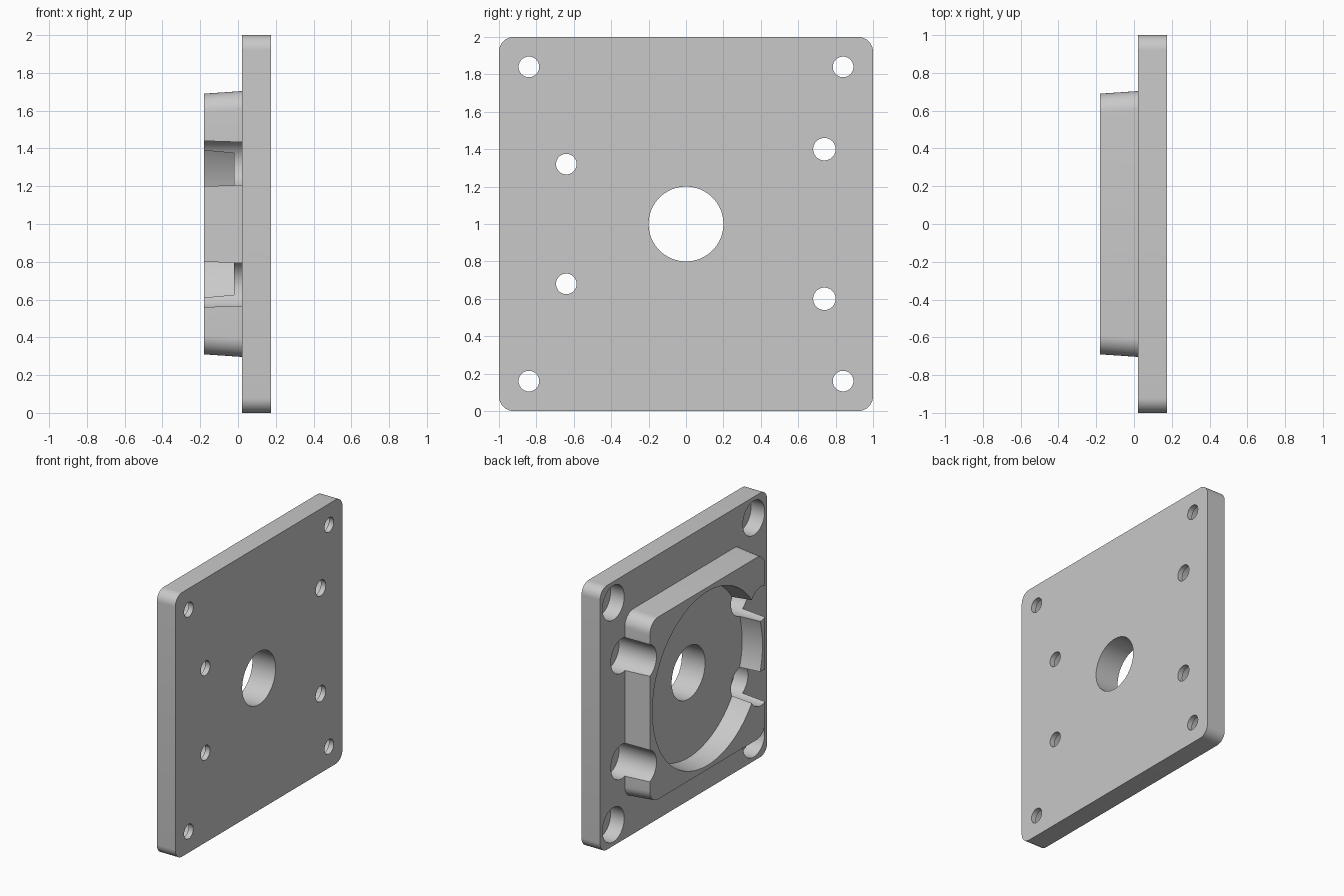
import bpy
import bmesh
from math import cos, sin, pi, radians

cube = bpy.data.objects.get("Cube")
if cube:
    bpy.data.objects.remove(cube, do_unlink=True)

MID = 1.0            # height of the plate centre
BACK, SEAT, RIM = 0.175, 0.02, -0.18   # plate outer face, plate inner face, boss face

grey = bpy.data.materials.new("plain grey")
grey.use_nodes = True
colour = (0.58, 0.58, 0.58, 1)
grey.diffuse_color = colour
grey.node_tree.nodes["Principled BSDF"].inputs["Base Color"].default_value = colour


def rounded_square(half, radius, steps=10):
    """Outline in (y, z) with rounded corners."""
    c = half - radius
    points = []
    for quarter, (sy, sz) in enumerate([(1, 1), (-1, 1), (-1, -1), (1, -1)]):
        for i in range(steps + 1):
            a = (quarter + i / steps) * pi / 2
            points.append((sy * c + radius * cos(a), sz * c + radius * sin(a)))
    return points


def circle(radius, sides=64):
    return [(radius * cos(2 * pi * i / sides), radius * sin(2 * pi * i / sides))
            for i in range(sides)]


def loft(name, x0, outline0, x1, outline1, y=0, z=0):
    """Solid along x between two matching outlines."""
    bm = bmesh.new()
    ends = [[bm.verts.new((x, y + p, MID + z + q)) for p, q in outline]
            for x, outline in ((x0, outline0), (x1, outline1))]
    count = len(outline0)
    for i in range(count):
        j = (i + 1) % count
        bm.faces.new((ends[0][i], ends[0][j], ends[1][j], ends[1][i]))
    bm.faces.new(ends[0][::-1])
    bm.faces.new(ends[1])
    bmesh.ops.recalc_face_normals(bm, faces=bm.faces)
    mesh = bpy.data.meshes.new(name)
    bm.to_mesh(mesh)
    bm.free()
    mesh.materials.append(grey)
    obj = bpy.data.objects.new(name, mesh)
    bpy.context.collection.objects.link(obj)
    return obj


def combine(target, tool, operation):
    """Apply a boolean and discard the tool."""
    mod = target.modifiers.new(operation.lower(), "BOOLEAN")
    mod.operation, mod.object, mod.solver = operation, tool, "EXACT"
    bpy.ops.object.select_all(action="DESELECT")
    bpy.context.view_layer.objects.active = target
    target.select_set(True)
    bpy.ops.object.modifier_apply(modifier=mod.name)
    bpy.data.objects.remove(tool, do_unlink=True)


def drill(y, z, radius, x0, x1):
    tool = loft("drill", x0, circle(radius), x1, circle(radius), y, z)
    combine(plate, tool, "DIFFERENCE")


# Square plate with a tapered raised boss
square = rounded_square(1.0, 0.08)
plate = loft("mounting_plate", SEAT, square, BACK, square)
overlap = 0.02
boss = loft("boss", RIM, rounded_square(0.69, 0.1),
            SEAT + overlap, rounded_square(0.705, 0.1))
combine(plate, boss, "UNION")

# Tapered round pocket in the boss
pocket = loft("pocket", RIM - 0.04, circle(0.662, 96), -0.02, circle(0.643, 96))
combine(plate, pocket, "DIFFERENCE")

# Central bore
drill(0, 0, 0.2, -0.3, 0.3)

# Counterbored screw holes: corners, then the two pairs cutting the boss edges
for y, z, radius in ((0.84, 0.84, 0.055), (-0.84, 0.84, 0.055),
                     (0.74, 0.4, 0.06), (-0.64, 0.32, 0.055)):
    for side in (1, -1):
        drill(y, side * z, 0.13, -0.3, BACK - 0.04)
        drill(y, side * z, radius, 0.1, 0.3)

# Smooth round walls, sharp rims
bpy.ops.object.select_all(action="DESELECT")
plate.select_set(True)
bpy.context.view_layer.objects.active = plate
bpy.ops.object.shade_smooth_by_angle(angle=radians(30))
